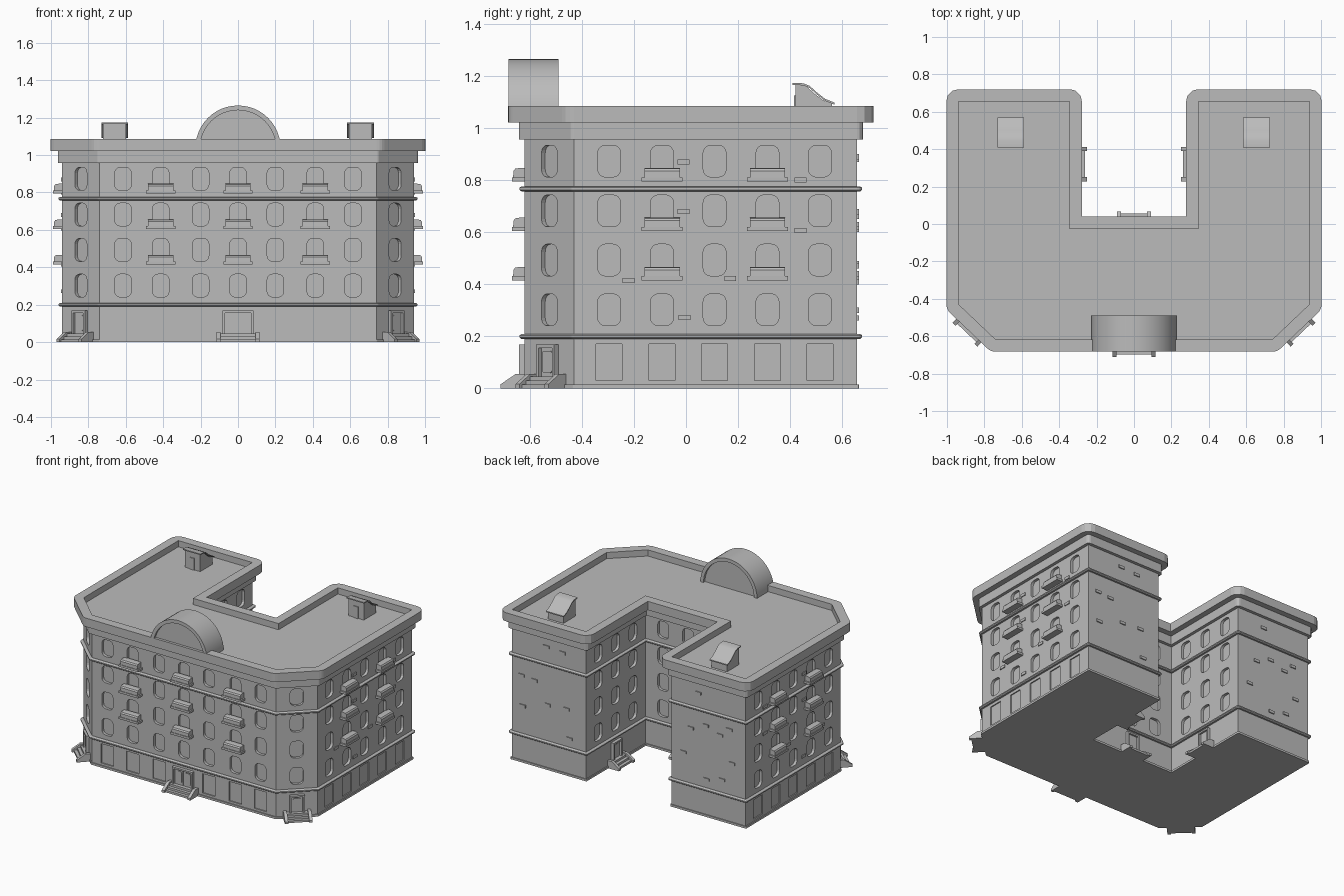
import bpy, bmesh
from math import sin, cos, pi, atan2, radians
from mathutils import Matrix, Vector

cube = bpy.data.objects.get("Cube")
if cube:
    bpy.data.objects.remove(cube, do_unlink=True)

stone = bpy.data.materials.new("grey stone")
stone.use_nodes = True
stone.diffuse_color = (0.5, 0.5, 0.5, 1)
stone.node_tree.nodes["Principled BSDF"].inputs["Base Color"].default_value = (0.5, 0.5, 0.5, 1)

# U-shaped footprint, counter-clockwise, with cut front corners
half = [(0.74, -0.62), (0.94, -0.43), (0.94, 0.657), (0.342, 0.657), (0.342, -0.024)]
FOOT = half + [(-x, y) for x, y in reversed(half)]


def finish(name, bm, smooth=False):
    bmesh.ops.recalc_face_normals(bm, faces=bm.faces)
    mesh = bpy.data.meshes.new(name)
    bm.to_mesh(mesh)
    bm.free()
    mesh.materials.append(stone)
    obj = bpy.data.objects.new(name, mesh)
    bpy.context.collection.objects.link(obj)
    if smooth:
        bpy.ops.object.select_all(action="DESELECT")
        obj.select_set(True)
        bpy.context.view_layer.objects.active = obj
        bpy.ops.object.shade_smooth_by_angle(angle=radians(35))
    return obj


def prism(bm, pts, a, b, frame=Matrix(), plane="xz"):
    """Extrude a 2D outline from a to b across its plane."""
    def at(p, t):
        v = {"xz": (p[0], t, p[1]), "yz": (t, p[0], p[1]), "xy": (p[0], p[1], t)}[plane]
        return bm.verts.new(frame @ Vector(v))
    lo, hi = [at(p, a) for p in pts], [at(p, b) for p in pts]
    bm.faces.new(lo)
    bm.faces.new(hi)
    for i in range(len(pts)):
        j = (i + 1) % len(pts)
        bm.faces.new((lo[i], lo[j], hi[j], hi[i]))


def box(bm, x0, x1, y0, y1, z0, z1, frame=Matrix()):
    prism(bm, [(x0, z0), (x1, z0), (x1, z1), (x0, z1)], y0, y1, frame)


def rounded(cx, cz, w, h, r, seg=4):
    pts = []
    for q, (sx, sz) in enumerate([(1, 1), (-1, 1), (-1, -1), (1, -1)]):
        for k in range(seg + 1):
            a = (q + k / seg) * pi / 2
            pts.append((cx + sx * (w / 2 - r) + r * cos(a), cz + sz * (h / 2 - r) + r * sin(a)))
    return pts


def offset_foot(d, seg=3):
    """Grow the footprint: round outer corners, sharp inner corners."""
    out = []
    for i, p in enumerate(FOOT):
        p, a, b = Vector(p), Vector(FOOT[i - 1]), Vector(FOOT[(i + 1) % len(FOOT)])
        e, f = (p - a).normalized(), (b - p).normalized()
        n, m = Vector((e.y, -e.x)), Vector((f.y, -f.x))
        if e.cross(f) > 0:
            out += [p + n.lerp(m, k / seg).normalized() * d for k in range(seg + 1)]
        else:
            out.append(p + (n + m) * d)
    return out


def band(name, profile):
    """Sweep a closed (offset, height) profile around the footprint."""
    bm = bmesh.new()
    loops = [[bm.verts.new((p.x, p.y, z)) for p in offset_foot(d)] for d, z in profile]
    for k in range(len(loops)):
        lo, hi = loops[k], loops[(k + 1) % len(loops)]
        for i in range(len(lo)):
            j = (i + 1) % len(lo)
            bm.faces.new((lo[i], lo[j], hi[j], hi[i]))
    return finish(name, bm)


def wall_frame(x, y, angle):
    """Local -y points out of the wall, local x runs along it."""
    return Matrix.Translation((x, y, 0)) @ Matrix.Rotation(angle, 4, "Z")


front = wall_frame(0, -0.62, 0)
court_back = wall_frame(0, -0.024, pi)
side = {s: wall_frame(s * 0.94, 0, s * pi / 2) for s in (1, -1)}
corner = {s: wall_frame(s * 0.84, -0.525, s * atan2(0.19, 0.2)) for s in (1, -1)}
court = {s: wall_frame(s * 0.342, 0, -s * pi / 2) for s in (1, -1)}

FRONT_X = [0, 0.2, -0.2, 0.413, -0.413, 0.615, -0.615]
SIDE_Y = [-0.295, -0.092, 0.11, 0.313, 0.515]
COURT_Y = [0.12, 0.32, 0.52]
ROWS = [0.302, 0.493, 0.682, 0.873]

# Walls with recessed windows and ground floor panels
bm = bmesh.new()
prism(bm, FOOT, 0, 1.04, plane="xy")
walls = finish("walls", bm)
openings = [(front, u) for u in FRONT_X] + [(court_back, u) for u in (-0.2, 0, 0.2)]
panels = [(front, u) for u in FRONT_X if u]
for s in (1, -1):
    openings += [(side[s], s * u) for u in SIDE_Y] + [(corner[s], 0)]
    openings += [(court[s], -s * u) for u in COURT_Y]
    panels += [(side[s], s * u) for u in SIDE_Y]
bm = bmesh.new()
for frame, u in openings:
    for z in ROWS:
        prism(bm, rounded(u, z, 0.088, 0.122, 0.03), -0.03, 0.02, frame)
for frame, u in panels:
    box(bm, u - 0.05, u + 0.05, -0.03, 0.008, 0.03, 0.17, frame)
cutter = finish("window_cutter", bm)
cutter.hide_render = True
mod = walls.modifiers.new("windows", "BOOLEAN")
mod.operation, mod.solver, mod.object = "DIFFERENCE", "EXACT", cutter
bpy.context.view_layer.objects.active = walls
bpy.ops.object.modifier_apply(modifier=mod.name)
bpy.data.objects.remove(cutter, do_unlink=True)

# Bands around the building
band("plinth", [(-0.005, 0), (0.007, 0), (0.007, 0.015), (-0.005, 0.015)])
for name, z in (("lower_ledge", 0.19), ("upper_ledge", 0.757)):
    band(name, [(-0.005, z), (0.012, z), (0.02, z + 0.006), (0.02, z + 0.014),
                (0.012, z + 0.019), (-0.005, z + 0.019)])
band("cornice", [(-0.005, 0.957), (0.022, 0.957), (0.022, 1.022), (-0.005, 1.022)])
band("parapet", [(-0.002, 1.022), (0.063, 1.022), (0.063, 1.085), (-0.002, 1.085)])

# Balconies: slab and rounded box
bm = bmesh.new()
spots = [(front, u) for u in (0, 0.413, -0.413)]
spots += [(side[s], s * u) for s in (1, -1) for u in (SIDE_Y[1], SIDE_Y[3])]
for frame, u in spots:
    for row in ROWS[1:]:
        z = row - 0.078
        box(bm, u - 0.078, u + 0.078, -0.048, 0.005, z, z + 0.016, frame)
        prism(bm, [(0.005, z + 0.015), (-0.044, z + 0.015), (-0.043, z + 0.04), (-0.036, z + 0.049),
                   (-0.018, z + 0.052), (0.005, z + 0.052)], u - 0.068, u + 0.068, frame, "yz")
finish("balconies", bm)


def entrance(name, frame, u, w, leaves, stair):
    """Door frame, leaves and steps between sloping side walls."""
    bm = bmesh.new()
    h, t = w / 2, 0.012
    for x in (-h, h - t):
        box(bm, u + x, u + x + t, -0.022, 0.005, 0, 0.168, frame)
    box(bm, u - h, u + h, -0.022, 0.005, 0.156, 0.168, frame)
    lw = (w - 2 * t) / leaves
    for k in range(leaves):
        x = u - h + t + lw * k
        box(bm, x + 0.002, x + lw - 0.002, -0.008, 0.005, 0.04, 0.157, frame)
        prism(bm, rounded(x + lw / 2, 0.102, lw - 0.02, 0.085, 0.012, 2), -0.012, 0, frame)
    finish(name + "_door", bm)
    bm = bmesh.new()
    for k in range(3):
        box(bm, u - stair, u + stair, -0.035 - 0.022 * k, 0.005, 0, 0.045 - 0.015 * k, frame)
    for x in (-stair, stair - 0.022):
        prism(bm, [(0.005, 0), (-0.092, 0), (-0.092, 0.016), (-0.035, 0.055), (0.005, 0.055)],
              u + x, u + x + 0.022, frame, "yz")
    finish(name + "_steps", bm)


entrance("front", front, 0, 0.165, 2, 0.115)
entrance("court_back", court_back, 0, 0.1, 1, 0.092)
for s, word in ((1, "left"), (-1, "right")):
    entrance(word + "_corner", corner[s], 0, 0.1, 1, 0.092)
    entrance(word + "_court", court[s], -s * 0.32, 0.1, 1, 0.092)

# Scattered projecting bricks on the sides and rear ends
bm = bmesh.new()
for s in (1, -1):
    for u, z in [(-0.01, 0.87), (0.44, 0.8), (-0.01, 0.68), (0.44, 0.607),
                 (-0.22, 0.415), (0.17, 0.422), (-0.005, 0.272)]:
        box(bm, s * u - 0.023, s * u + 0.023, -0.006, 0.005, z - 0.01, z + 0.01, side[s])
rear = wall_frame(0, 0.657, pi)
for x, z in [(0.66, 0.89), (0.53, 0.88), (0.86, 0.63), (0.755, 0.62), (0.65, 0.47), (0.5, 0.48),
             (0.85, 0.41), (0.475, 0.27), (-0.5, 0.61), (-0.62, 0.66), (-0.735, 0.62), (-0.81, 0.68),
             (-0.44, 0.42), (-0.83, 0.44), (-0.625, 0.27), (-0.75, 0.3), (-0.56, 0.88)]:
    box(bm, -x - 0.023, -x + 0.023, -0.007, 0.005, z - 0.01, z + 0.01, rear)
finish("bricks", bm)


# Arched pediment over the front
def arc(r):
    return [(r * cos(pi * k / 24), 1.037 + r * sin(pi * k / 24)) for k in range(25)]


bm = bmesh.new()
prism(bm, arc(0.228) + arc(0.203)[::-1], -0.682, -0.49)
finish("pediment_arch", bm, True)
bm = bmesh.new()
prism(bm, arc(0.21), -0.664, -0.508)
finish("pediment_infill", bm)

# Roof access sheds with swept roofs
for x, word in ((0.655, "left"), (-0.66, "right")):
    spot = Matrix.Translation((x, 0, 0))
    top = [(0.41, 1.174), (0.45, 1.172), (0.475, 1.162), (0.505, 1.135), (0.535, 1.112), (0.57, 1.098)]
    bm = bmesh.new()
    prism(bm, top + [(y, z - 0.008) for y, z in reversed(top)], -0.071, 0.071, spot, "yz")
    finish(word + "_shed_roof", bm, True)
    bm = bmesh.new()
    prism(bm, [(0.42, 1.03)] + [(max(0.42, y - 0.01), z - 0.004) for y, z in top] + [(0.56, 1.03)],
          -0.062, 0.062, spot, "yz")
    box(bm, -0.018, 0.018, 0.414, 0.425, 1.035, 1.125, spot)
    finish(word + "_shed", bm)
